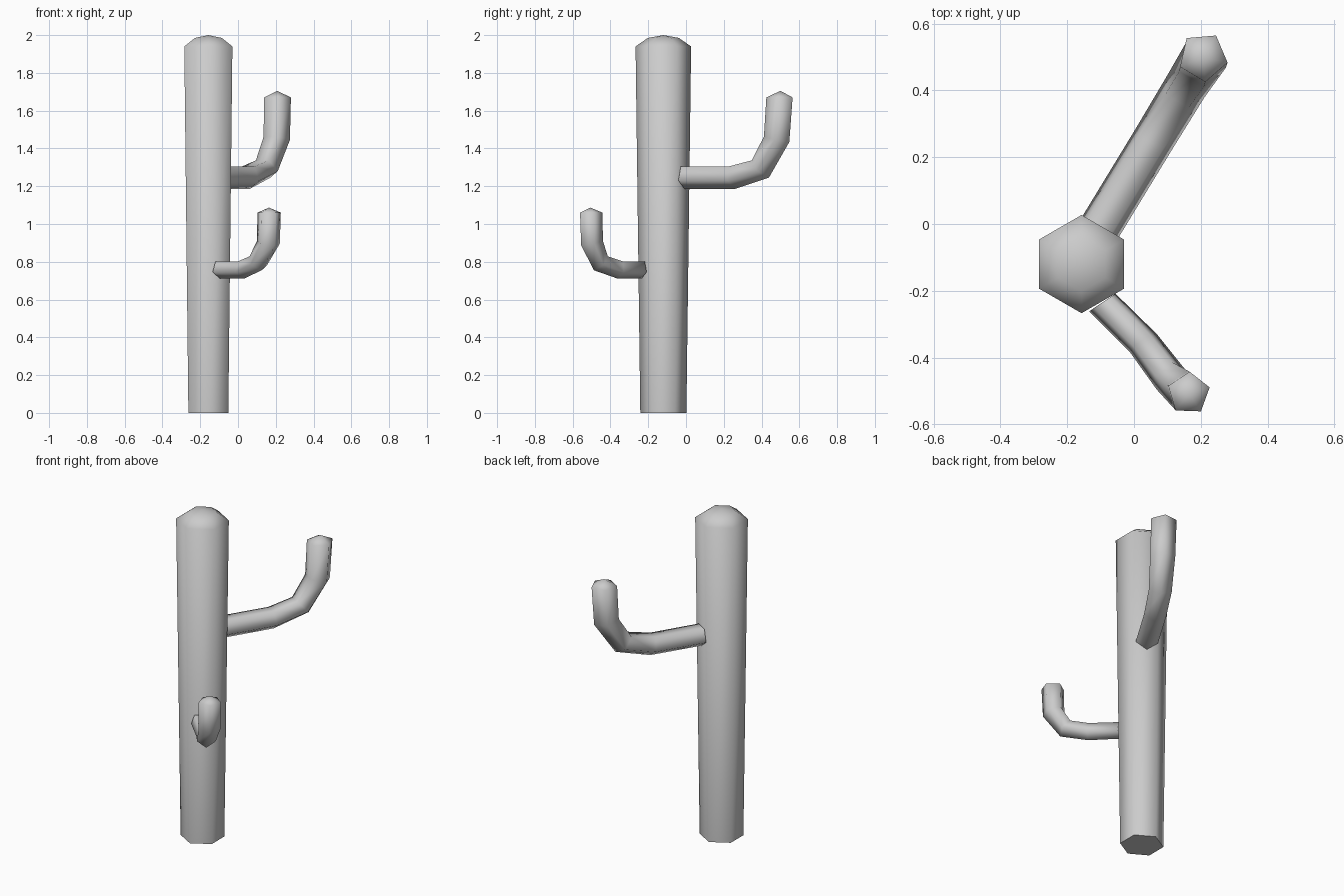
import bpy
import bmesh
from math import radians, cos, sin, pi
from mathutils import Vector

cube = bpy.data.objects.get("Cube")
if cube:
    bpy.data.objects.remove(cube, do_unlink=True)

grey = bpy.data.materials.new("plain grey")
grey.use_nodes = True
colour = (0.6, 0.6, 0.6, 1)
grey.diffuse_color = colour
grey.node_tree.nodes["Principled BSDF"].inputs["Base Color"].default_value = colour


def tube(name, sides, heading, rings, tip):
    """Loft rings of (centre, radius, pitch), cap the start, end in a point."""
    bm = bmesh.new()
    h = radians(heading)
    across = Vector((-sin(h), cos(h), 0))
    loops = []
    for centre, radius, pitch in rings:
        p = radians(pitch)
        # the first corner lies on the outer side of the bend
        outer = Vector((cos(h) * sin(p), sin(h) * sin(p), -cos(p)))
        loop = []
        for i in range(sides):
            a = 2 * pi * i / sides
            loop.append(bm.verts.new(Vector(centre) + radius * (outer * cos(a) + across * sin(a))))
        loops.append(loop)
    for low, high in zip(loops, loops[1:]):
        for i in range(sides):
            j = (i + 1) % sides
            bm.faces.new((low[i], low[j], high[j], high[i]))
    bm.faces.new(loops[0][::-1])
    end = bm.verts.new(tip)
    for i in range(sides):
        bm.faces.new((loops[-1][i], loops[-1][(i + 1) % sides], end))
    bmesh.ops.recalc_face_normals(bm, faces=bm.faces)
    mesh = bpy.data.meshes.new(name)
    bm.to_mesh(mesh)
    bm.free()
    mesh.materials.append(grey)
    obj = bpy.data.objects.new(name, mesh)
    bpy.context.collection.objects.link(obj)
    bpy.ops.object.select_all(action='DESELECT')
    obj.select_set(True)
    bpy.context.view_layer.objects.active = obj
    bpy.ops.object.shade_smooth_by_angle(angle=radians(80))


# Trunk: six sides, widening upward, domed top
X, Y = -0.157, -0.12
trunk = [(0, 0.122), (1.94, 0.147), (1.985, 0.082)]
tube("trunk", 6, 90, [((X, Y, z), r, 90) for z, r in trunk], (X, Y, 2))

# Upper arm, reaching back
tube("upper_arm", 5, 59, [
    ((-0.10, -0.008, 1.251), 0.066, 0),
    ((0.057, 0.25, 1.251), 0.066, 8),
    ((0.148, 0.40, 1.296), 0.068, 42),
    ((0.203, 0.485, 1.45), 0.074, 78),
    ((0.207, 0.50, 1.67), 0.075, 90),
], (0.207, 0.50, 1.705))

# Lower arm, reaching forward
tube("lower_arm", 5, -56, [
    ((-0.095, -0.235, 0.761), 0.05, 0),
    ((0.027, -0.355, 0.761), 0.051, 8),
    ((0.105, -0.457, 0.796), 0.055, 42),
    ((0.160, -0.503, 0.90), 0.064, 78),
    ((0.164, -0.507, 1.06), 0.065, 90),
], (0.164, -0.507, 1.087))
